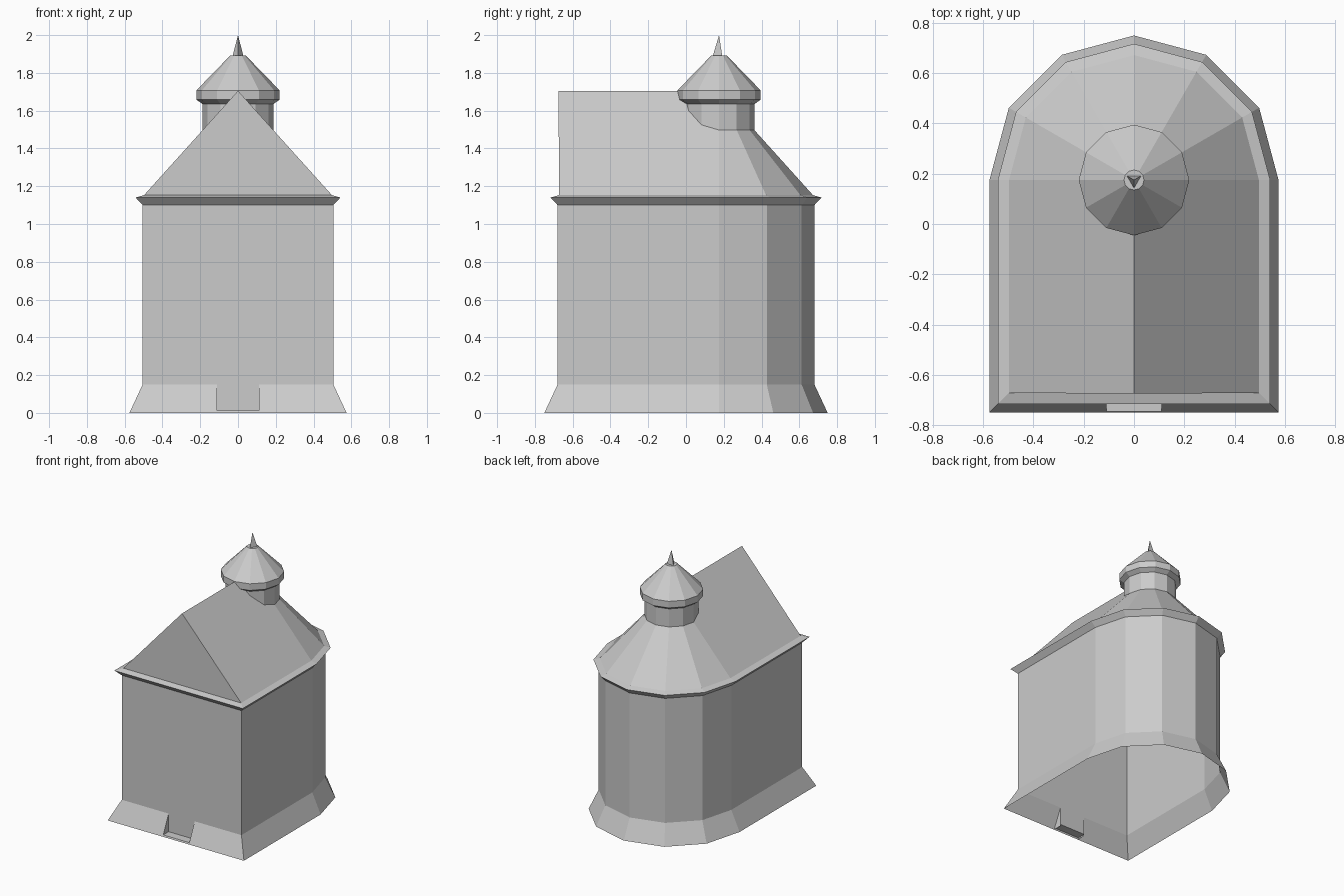
import bpy, bmesh, math

if "Cube" in bpy.data.objects:
    bpy.data.objects.remove(bpy.data.objects["Cube"])

CY = 0.175      # centre of the rounded end and of the turret


def finish(name, bm, recalc=True):
    bmesh.ops.remove_doubles(bm, verts=bm.verts, dist=1e-5)
    if recalc:
        bmesh.ops.recalc_face_normals(bm, faces=bm.faces)
    me = bpy.data.meshes.new(name)
    bm.to_mesh(me)
    bm.free()
    ob = bpy.data.objects.new(name, me)
    bpy.context.collection.objects.link(ob)
    return ob


def outline(w, z):
    """Plan: straight nave closed by a six-sided half round; w is half width."""
    pts = [(w * math.cos(math.radians(a)), CY + w * math.sin(math.radians(a)), z)
           for a in range(0, 181, 30)]
    return pts + [(-w, -w - CY, z), (w, -w - CY, z)]


def loft(bm, profile, skip_front=False):
    rings = [[bm.verts.new(p) for p in outline(w, z)] for w, z in profile]
    for a, b in zip(rings, rings[1:]):
        n = len(a)
        for i in range(n):
            if skip_front and i == 7:
                continue
            j = (i + 1) % n
            bm.faces.new((a[i], a[j], b[j], b[i]))
    return rings


def face(bm, *pts):
    return bm.faces.new([bm.verts.new(p) for p in pts])


# Walls and overhanging cornice
bm = bmesh.new()
loft(bm, [(0.505, 0.15), (0.505, 1.10), (0.542, 1.14), (0.497, 1.153)])
finish("walls_and_cornice", bm)

# Sloped plinth with a doorway notch in the front
bm = bmesh.new()
loft(bm, [(0.575, 0), (0.505, 0.15)], skip_front=True)
F, B, D, S = -0.75, -0.68, 0.11, 0.012      # front, back, half door, step height
for s in (-1, 1):
    face(bm, (s * 0.575, F, 0), (s * D, F, 0), (s * D, B, 0.15), (s * 0.505, B, 0.15))
    face(bm, (s * D, F, 0), (s * D, B, 0), (s * D, B, 0.15))
face(bm, (-D, B, S), (D, B, S), (D, B, 0.15), (-D, B, 0.15))
face(bm, (-D, F + 0.005, S), (D, F + 0.005, S), (D, B, S), (-D, B, S))
face(bm, (-D, F, 0), (D, F, 0), (D, F + 0.005, S), (-D, F + 0.005, S))
finish("plinth", bm)

# Gabled roof running into a faceted half cone
bm = bmesh.new()
ring = [bm.verts.new(p) for p in outline(0.497, 1.153)]
apex = bm.verts.new((0, CY, 1.705))
gable = bm.verts.new((0, -0.675, 1.705))
for i in range(6):
    bm.faces.new((ring[i], ring[i + 1], apex))
bm.faces.new((ring[6], ring[7], gable, apex))
bm.faces.new((ring[7], ring[8], gable))
bm.faces.new((ring[8], ring[0], apex, gable))
finish("roof", bm)


def lathe(name, profile, sides, phase=0.0):
    bm = bmesh.new()
    rings = []
    for r, z in profile:
        rings.append([bm.verts.new((r * math.cos(phase + math.tau * i / sides),
                                    CY + r * math.sin(phase + math.tau * i / sides), z))
                      for i in range(sides)])
    for a, b in zip(rings, rings[1:]):
        for i in range(sides):
            j = (i + 1) % sides
            bm.faces.new((a[i], a[j], b[j], b[i]))
    if profile[-1][0] > 0.001:
        bm.faces.new(rings[-1])
    else:
        bmesh.ops.pointmerge(bm, verts=rings[-1], merge_co=(0, CY, profile[-1][1]))
    return finish(name, bm)


# Turret drum, its eaves with pointed cap, and the finial
lathe("turret_drum", [(0.187, 1.47), (0.187, 1.635)], 12)
lathe("turret_cap", [(0.187, 1.635), (0.22, 1.658), (0.22, 1.708), (0.04, 1.893)], 12)
lathe("finial", [(0.033, 1.89), (0.0, 2.0)], 3, -math.pi / 2)
